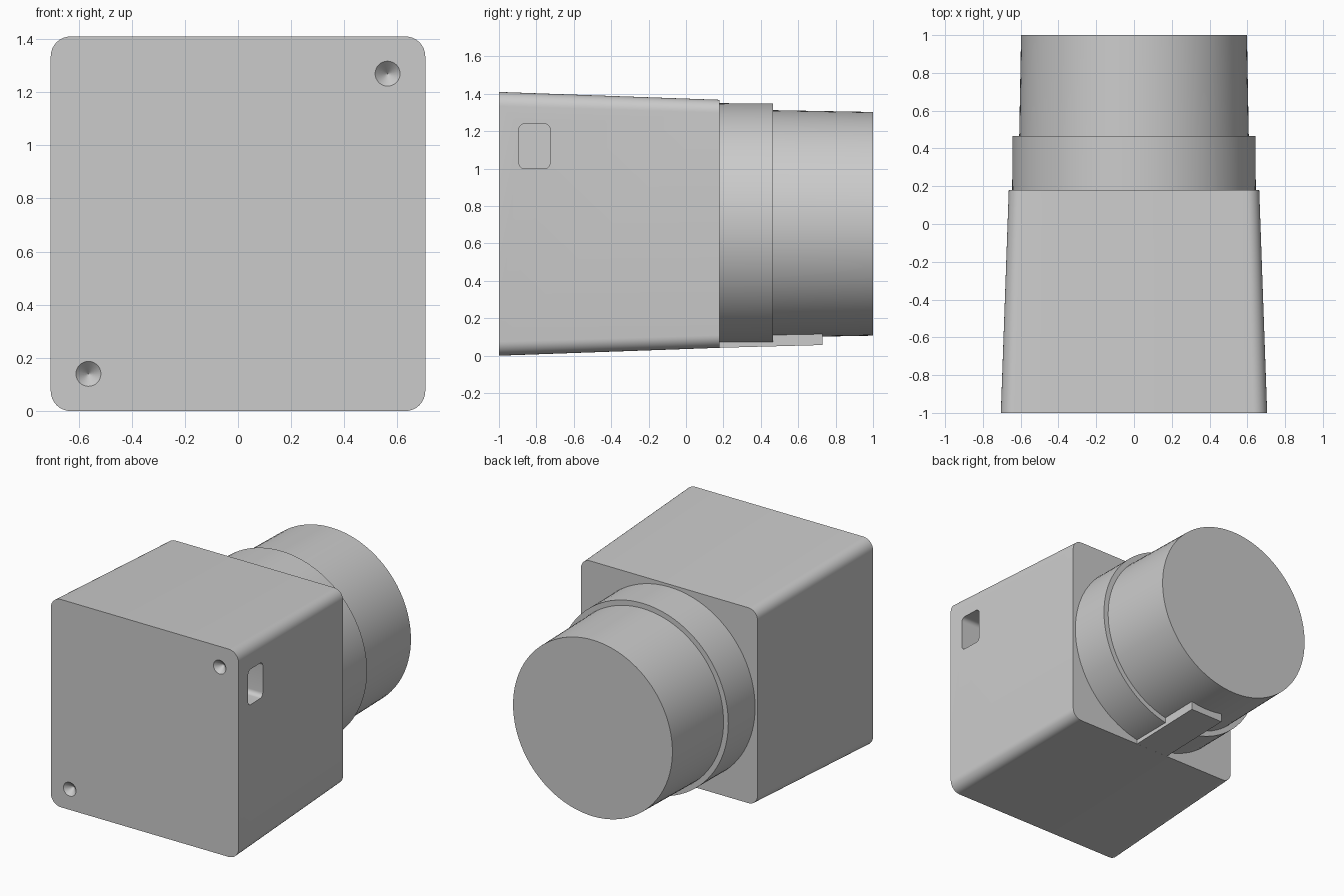
import bpy, bmesh
from math import pi, sin, cos, radians

if "Cube" in bpy.data.objects:
    bpy.data.objects.remove(bpy.data.objects["Cube"], do_unlink=True)

MID = 0.705  # height of the central axis

grey = bpy.data.materials.new("plain_grey")
grey.use_nodes = True
grey.diffuse_color = (0.6, 0.6, 0.6, 1)
grey.node_tree.nodes["Principled BSDF"].inputs["Base Color"].default_value = (0.6, 0.6, 0.6, 1)


def rounded_rect(hw, hh, r, steps=8):
    """Outline of a rounded rectangle, counter-clockwise."""
    pts = []
    for q, (sx, sy) in enumerate([(1, 1), (-1, 1), (-1, -1), (1, -1)]):
        for i in range(steps + 1):
            a = (q + i / steps) * pi / 2
            pts.append((sx * (hw - r) + r * cos(a), sy * (hh - r) + r * sin(a)))
    return pts


def circle(r, n=96):
    return [(r * cos(2 * pi * i / n), r * sin(2 * pi * i / n)) for i in range(n)]


def loft(name, rings):
    """Skin equal-length rings of 3D points and cap both ends."""
    bm = bmesh.new()
    loops = [[bm.verts.new(p) for p in ring] for ring in rings]
    n = len(loops[0])
    for a, b in zip(loops, loops[1:]):
        for i in range(n):
            j = (i + 1) % n
            bm.faces.new((a[i], a[j], b[j], b[i]))
    bm.faces.new(loops[0])
    bm.faces.new(loops[-1])
    bmesh.ops.recalc_face_normals(bm, faces=bm.faces)
    mesh = bpy.data.meshes.new(name)
    bm.to_mesh(mesh)
    bm.free()
    mesh.materials.append(grey)
    ob = bpy.data.objects.new(name, mesh)
    bpy.context.collection.objects.link(ob)
    return ob


def along_y(outline, y, cx=0, cz=MID):
    return [(cx + u, y, cz + v) for u, v in outline]


def select(ob):
    bpy.ops.object.select_all(action="DESELECT")
    ob.select_set(True)
    bpy.context.view_layer.objects.active = ob


def cut(ob, cutter):
    select(ob)
    mod = ob.modifiers.new("cut", "BOOLEAN")
    mod.operation = "DIFFERENCE"
    mod.solver = "EXACT"
    mod.object = cutter
    bpy.ops.object.modifier_apply(modifier=mod.name)
    bpy.data.objects.remove(cutter, do_unlink=True)


# Tapered square housing with rounded long edges
body = loft("housing", [along_y(rounded_rect(0.705, 0.705, 0.075), -1),
                        along_y(rounded_rect(0.663, 0.663, 0.068), 0.18)])

# Conical dimples in opposite corners of the front
for s in (1, -1):
    cut(body, loft("dimple_cutter", [along_y(circle(r, 32), y, s * 0.563, MID + s * 0.565)
                                     for r, y in ((0.067, -1.02), (0.047, -1), (0.001, -0.954))]))

# Rounded slot in the left side, near the front and top
slot = rounded_rect(0.083, 0.12, 0.03)
cut(body, loft("slot_cutter", [[(x, -0.81 + u, 1.12 + v) for u, v in slot]
                               for x in (0.55, 0.8)]))

# Collar and slightly tapered barrel at the back
collar = loft("collar", [along_y(circle(0.645), 0.17), along_y(circle(0.643), 0.465)])
barrel = loft("barrel", [along_y(circle(0.608), 0.45), along_y(circle(0.598), 1)])

# Key tab under the barrel, carrying on the slope of the housing floor
tab = loft("key_tab", [[(-0.125, y, z), (0.125, y, z), (0.125, y, 0.14), (-0.125, y, 0.14)]
                       for y, z in ((0.17, 0.042), (0.73, 0.057))])

for ob in (body, collar, barrel, tab):
    select(ob)
    bpy.ops.object.shade_smooth_by_angle(angle=radians(30))
